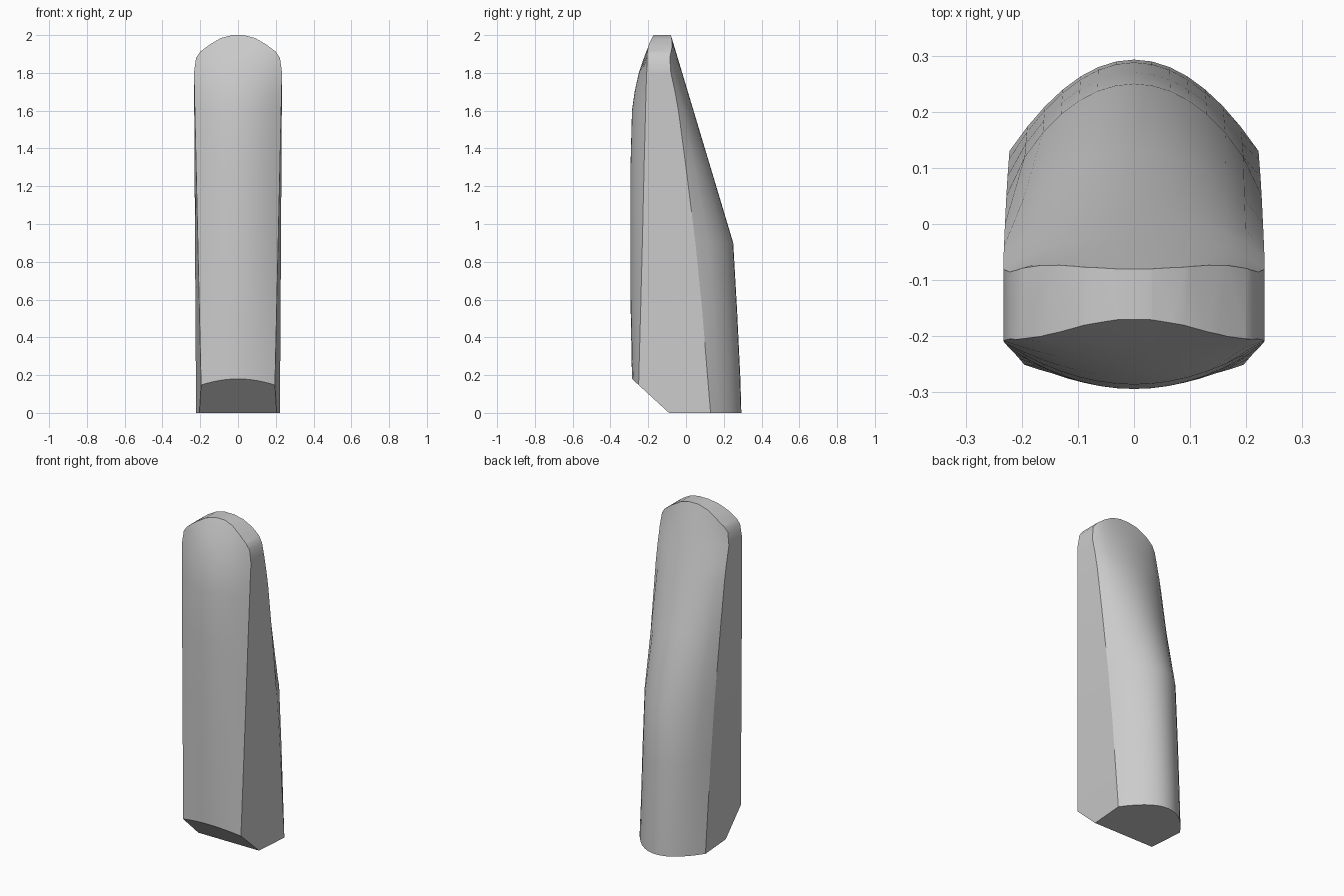
import bpy, bmesh
from mathutils import Vector

cube = bpy.data.objects.get("Cube")
if cube:
    bpy.data.objects.remove(cube)

# Height, front centre y, front corner y, rear corner y, rear centre y
LEVELS = [
    (0.0, -0.283, -0.255, 0.13, 0.293),
    (0.18, -0.286, -0.25, 0.115, 0.288),
    (0.55, -0.293, -0.24, 0.085, 0.27),
    (0.9, -0.294, -0.231, 0.05, 0.25),
    (1.3, -0.294, -0.222, 0.0, 0.13),
    (1.6, -0.286, -0.214, -0.04, 0.04),
    (1.7, -0.272, -0.212, -0.058, 0.01),
    (1.8, -0.25, -0.208, -0.08, -0.02),
    (1.9, -0.216, -0.203, -0.093, -0.05),
    (2.0, -0.17, -0.2, -0.085, -0.08),
]
STEPS = 14


def section(z, front, front_corner, rear_corner, rear):
    """Closed outline: bowed front, straight sides, rounded back."""
    t = min(z / 1.8, 1)
    wide_front, wide_rear = 0.192 + 0.041 * t, 0.222 + 0.011 * t
    power = 1 - 0.2 * min(z / 0.9, 1)
    points = []
    for i in range(STEPS + 1):
        u = 2 * i / STEPS - 1
        bow = 1 - u * u
        points.append((u * wide_front, front_corner + (front - front_corner) * bow, z))
    for i in range(STEPS + 1):
        u = 1 - 2 * i / STEPS
        bow = max(0, 1 - u * u) ** power
        points.append((u * wide_rear, rear_corner + (rear - rear_corner) * bow, z))
    return points


def slice_off(bm, point, normal):
    """Cut away everything beyond the plane and close the opening."""
    geom = bm.verts[:] + bm.edges[:] + bm.faces[:]
    bmesh.ops.bisect_plane(bm, geom=geom, plane_co=point, plane_no=normal,
                           dist=1e-5, clear_outer=True)
    rim = [e for e in bm.edges if e.is_boundary]
    if rim:
        bmesh.ops.holes_fill(bm, edges=rim, sides=0)


# Body lofted from the sections
bm = bmesh.new()
rings = [[bm.verts.new(p) for p in section(*level)] for level in LEVELS]
count = len(rings[0])
for low, high in zip(rings, rings[1:]):
    for i in range(count):
        j = (i + 1) % count
        bm.faces.new((low[i], low[j], high[j], high[i]))
bm.faces.new(rings[0][::-1])
bm.faces.new(rings[-1])

# Rounded crown, cut on both sides
crown = [(0.03, 2.0), (0.09, 1.985), (0.15, 1.95), (0.2, 1.912),
         (0.222, 1.88), (0.232, 1.81)]
for (xa, za), (xb, zb) in zip(crown, crown[1:]):
    for side in (1, -1):
        slice_off(bm, Vector((side * xa, 0, za)),
                  Vector((side * (za - zb), 0, xb - xa)).normalized())

# Slanted toe at the lower front
slice_off(bm, Vector((0, -0.09, 0)), Vector((0, -0.18, -0.196)).normalized())

bmesh.ops.recalc_face_normals(bm, faces=bm.faces[:])
mesh = bpy.data.meshes.new("tapered_body")
bm.to_mesh(mesh)
bm.free()
body = bpy.data.objects.new("tapered_body", mesh)
bpy.context.collection.objects.link(body)

# Plain grey finish
grey = bpy.data.materials.new("plain grey")
grey.use_nodes = True
grey.diffuse_color = (0.6, 0.6, 0.6, 1)
grey.node_tree.nodes["Principled BSDF"].inputs["Base Color"].default_value = (0.6, 0.6, 0.6, 1)
mesh.materials.append(grey)

bpy.ops.object.select_all(action="DESELECT")
body.select_set(True)
bpy.context.view_layer.objects.active = body
bpy.ops.object.shade_smooth_by_angle(angle=0.5)
